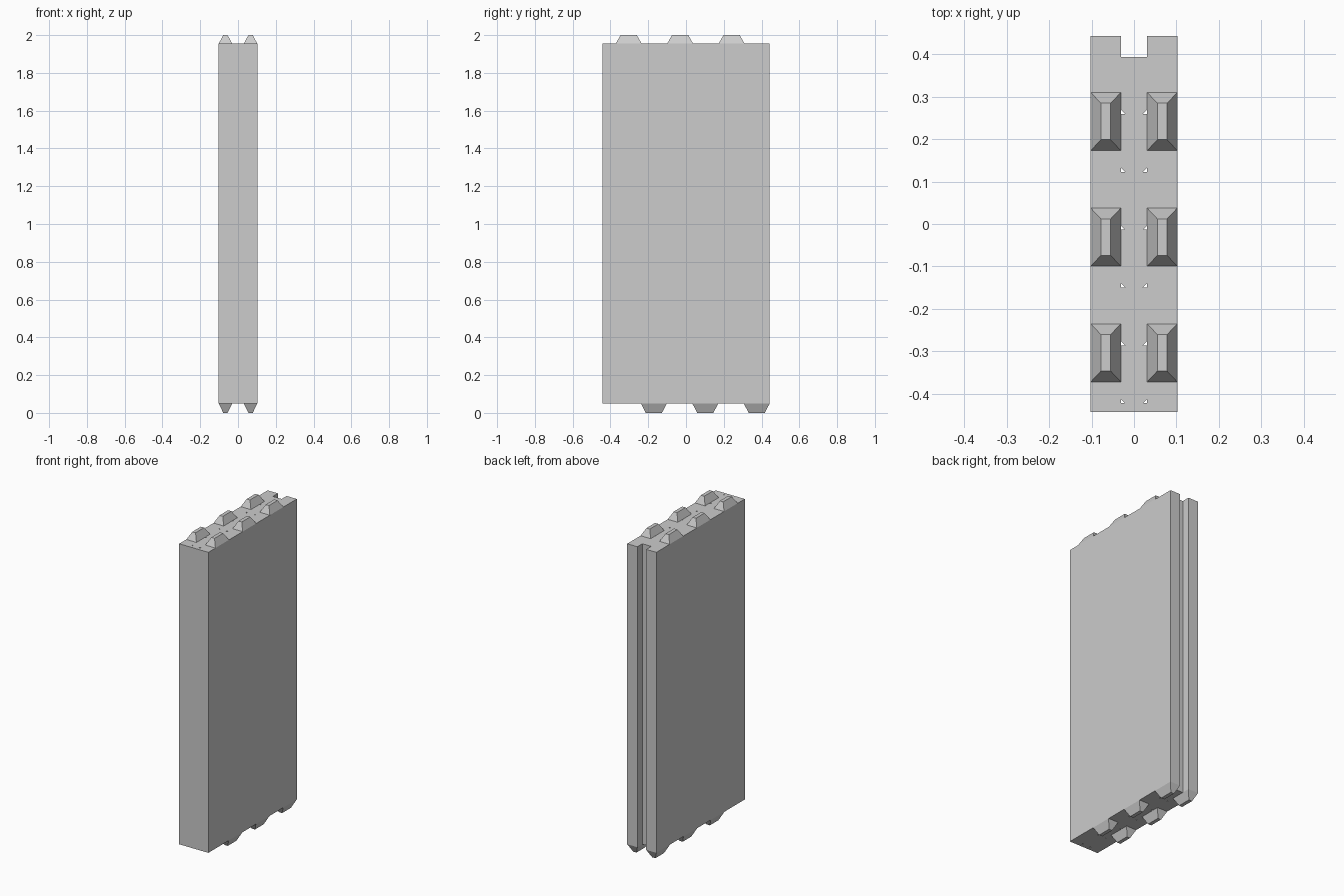
import bpy, bmesh

cube = bpy.data.objects.get("Cube")
if cube:
    bpy.data.objects.remove(cube, do_unlink=True)

HALF_W, HALF_D = 0.102, 0.443      # slab half width and half depth
Z0, Z1 = 0.05, 1.955               # slab bottom and top
SLOT = 0.031                       # half width of the rear groove
PITCH = 0.2725                     # spacing of the studs

grey = bpy.data.materials.new("light_grey")
grey.use_nodes = True
colour = (0.604, 0.604, 0.604, 1)
grey.diffuse_color = colour
grey.node_tree.nodes["Principled BSDF"].inputs["Base Color"].default_value = colour


def make_object(name, bm):
    bmesh.ops.recalc_face_normals(bm, faces=bm.faces[:])
    mesh = bpy.data.meshes.new(name)
    bm.to_mesh(mesh)
    bm.free()
    mesh.materials.append(grey)
    obj = bpy.data.objects.new(name, mesh)
    bpy.context.collection.objects.link(obj)
    return obj


def prism(bm, outline, low, high):
    """Extrude a flat outline between two heights."""
    face = bm.faces.new([bm.verts.new((x, y, low)) for x, y in outline])
    top = bmesh.ops.extrude_face_region(bm, geom=[face])["geom"]
    verts = [v for v in top if isinstance(v, bmesh.types.BMVert)]
    bmesh.ops.translate(bm, verts=verts, vec=(0, 0, high - low))


def stud(name, x, y, base, tip):
    """Tapered locking block with a rectangular tip."""
    bm = bmesh.new()
    rings = []
    for hx, hy, z in ((0.0355, 0.0685, base), (0.0115, 0.043, tip)):
        rings.append([bm.verts.new((x + sx * hx, y + sy * hy, z))
                      for sx, sy in ((-1, -1), (1, -1), (1, 1), (-1, 1))])
    for i in range(4):
        j = (i + 1) % 4
        bm.faces.new((rings[0][i], rings[0][j], rings[1][j], rings[1][i]))
    bm.faces.new(rings[1])
    bm.faces.new(rings[0])
    make_object(name, bm)


# Slab with a full-height groove in the back
bm = bmesh.new()
half = [(HALF_W, -HALF_D), (HALF_W, HALF_D), (SLOT, HALF_D), (SLOT, 0.393)]
prism(bm, half + [(-x, y) for x, y in reversed(half)], Z0, Z1)
slab = make_object("slab", bm)

# Narrow triangular channels running through the slab
bm = bmesh.new()
for row in range(6):
    y = 0.259 - row * PITCH / 2
    for s in (-1, 1):
        prism(bm, [(s * 0.031, y), (s * 0.021, y), (s * 0.031, y + 0.01)], -0.1, 2.1)
cutter = make_object("channel_cutter", bm)
cutter.hide_render = True

cut = slab.modifiers.new("channels", "BOOLEAN")
cut.operation = "DIFFERENCE"
cut.solver = "EXACT"
cut.object = cutter
bpy.context.view_layer.objects.active = slab
bpy.ops.object.modifier_apply(modifier=cut.name)
bpy.data.objects.remove(cutter, do_unlink=True)

# Locking studs above, and staggered ones below
for row in range(3):
    for side, x in (("right", -0.0665), ("left", 0.0665)):
        stud(f"top_stud_{side}_{row + 1}", x, 0.2415 - row * PITCH, Z1, 2.0)
        stud(f"bottom_stud_{side}_{row + 1}", x, 0.3745 - row * PITCH, Z0, 0.0)
